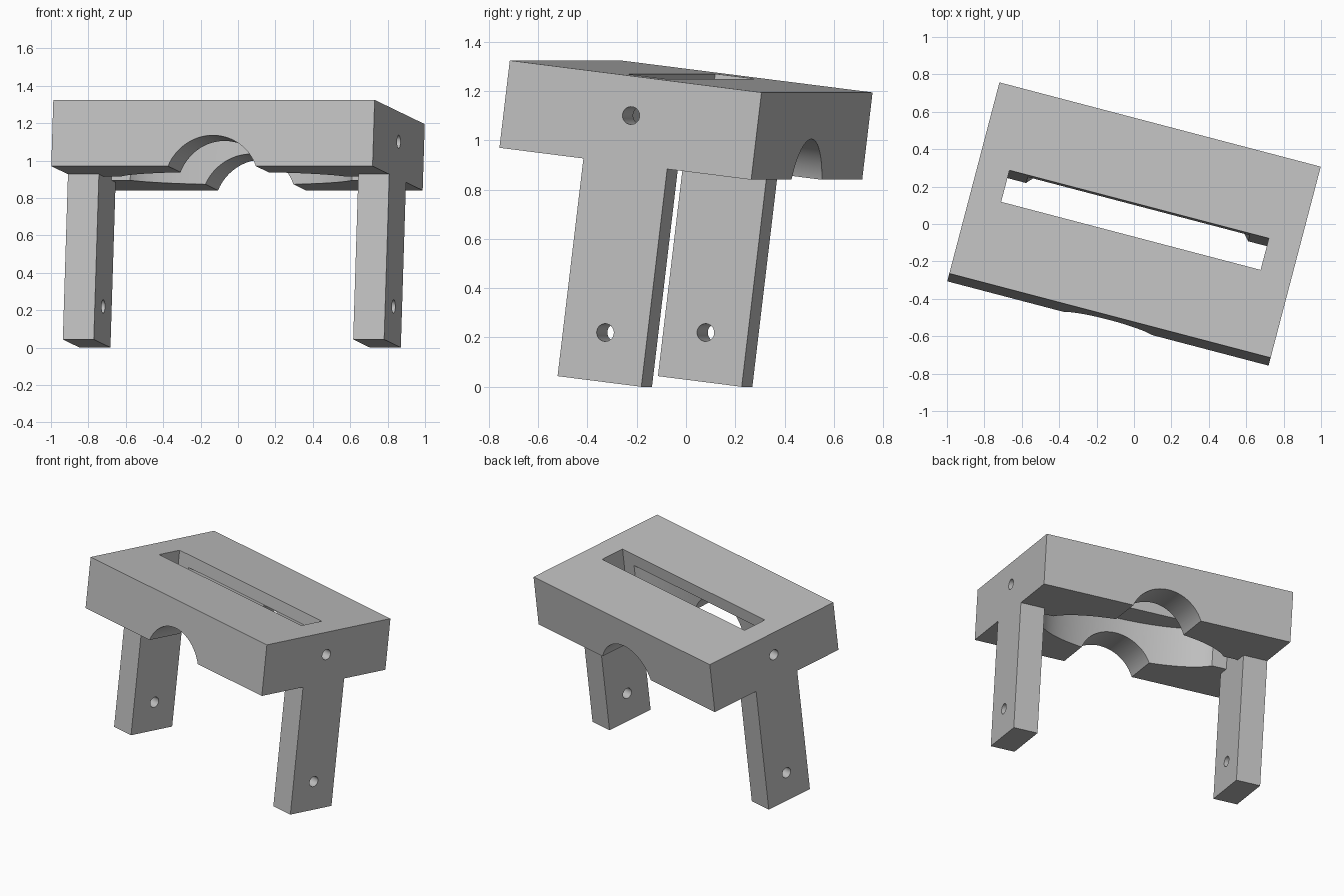
import bpy
import bmesh
import math
from mathutils import Matrix, Vector

cube = bpy.data.objects.get("Cube")
if cube:
    bpy.data.objects.remove(cube, do_unlink=True)

# Main sizes, in the bracket's own frame with the top plane at zero height
HALF_LENGTH, HALF_DEPTH, THICKNESS = 0.888, 0.532, 0.357
LEG_INNER, LEG_HALF_DEPTH, LEG_BOTTOM = 0.717, 0.177, -1.247
HOLE_RADIUS = 0.036

grey = bpy.data.materials.new("light_grey")
grey.use_nodes = True
grey.diffuse_color = (0.52, 0.52, 0.52, 1)
grey.node_tree.nodes["Principled BSDF"].inputs["Base Color"].default_value = grey.diffuse_color


def finish(name, bm):
    mesh = bpy.data.meshes.new(name)
    bm.to_mesh(mesh)
    bm.free()
    mesh.materials.append(grey)
    obj = bpy.data.objects.new(name, mesh)
    bpy.context.collection.objects.link(obj)
    return obj


def box(name, low, high):
    bm = bmesh.new()
    low, high = Vector(low), Vector(high)
    place = Matrix.Translation((low + high) / 2) @ Matrix.Diagonal((*(high - low), 1))
    bmesh.ops.create_cube(bm, size=1, matrix=place)
    return finish(name, bm)


def cylinder(name, center, axis, radii, length, sides=96):
    bm = bmesh.new()
    turn = Vector((0, 0, 1)).rotation_difference(Vector(axis)).to_matrix().to_4x4()
    place = Matrix.Translation(center) @ turn @ Matrix.Diagonal((*radii, length, 1))
    bmesh.ops.create_cone(bm, cap_ends=True, segments=sides, radius1=1, radius2=1,
                          depth=1, matrix=place)
    return finish(name, bm)


def combine(target, tool, operation):
    mod = target.modifiers.new(tool.name, 'BOOLEAN')
    mod.operation, mod.solver, mod.object = operation, 'EXACT', tool
    graph = bpy.context.evaluated_depsgraph_get()
    result = bpy.data.meshes.new_from_object(target.evaluated_get(graph))
    target.modifiers.clear()
    target.data = result
    bpy.data.objects.remove(tool, do_unlink=True)


# Slab with a flush leg in the middle of each end
bracket = box("bracket", (-HALF_LENGTH, -HALF_DEPTH, -THICKNESS), (HALF_LENGTH, HALF_DEPTH, 0))
for side in (-1, 1):
    ends = sorted((side * LEG_INNER, side * HALF_LENGTH))
    leg = box("leg", (ends[0], -LEG_HALF_DEPTH, LEG_BOTTOM), (ends[1], LEG_HALF_DEPTH, -0.2))
    combine(bracket, leg, 'UNION')

# Long slot through the top, oval pocket underneath, arched notch front to back
slot = box("slot", (-LEG_INNER, -0.088, -0.6), (LEG_INNER, 0.088, 0.2))
pocket = cylinder("pocket", (0, 0, -0.335), (0, 0, 1), (0.645, 0.285), 0.5)
arch = cylinder("arch", (0, 0, -0.452), (0, 1, 0), (0.261, 0.261), 2)
for cutter in (slot, pocket, arch):
    combine(bracket, cutter, 'DIFFERENCE')

# Pin holes through slab ends and legs
for height in (-0.16, -1.047):
    hole = cylinder("pin_hole", (0, 0, height), (1, 0, 0), (HOLE_RADIUS, HOLE_RADIUS), 3, 32)
    combine(bracket, hole, 'DIFFERENCE')

# Turn and tilt the bracket, then stand it on the ground
tilt = Matrix.Rotation(math.radians(-14.7), 4, 'Z') @ Matrix.Rotation(math.radians(-7), 4, 'X')
bracket.data.transform(tilt)
corners = [v.co for v in bracket.data.vertices]
low = Vector([min(c[i] for c in corners) for i in range(3)])
high = Vector([max(c[i] for c in corners) for i in range(3)])
middle = (low + high) / 2
bracket.data.transform(Matrix.Translation((-middle.x, -middle.y, -low.z)))

bpy.ops.object.select_all(action='DESELECT')
bracket.select_set(True)
bpy.context.view_layer.objects.active = bracket
bpy.ops.object.shade_smooth_by_angle(angle=math.radians(30))
